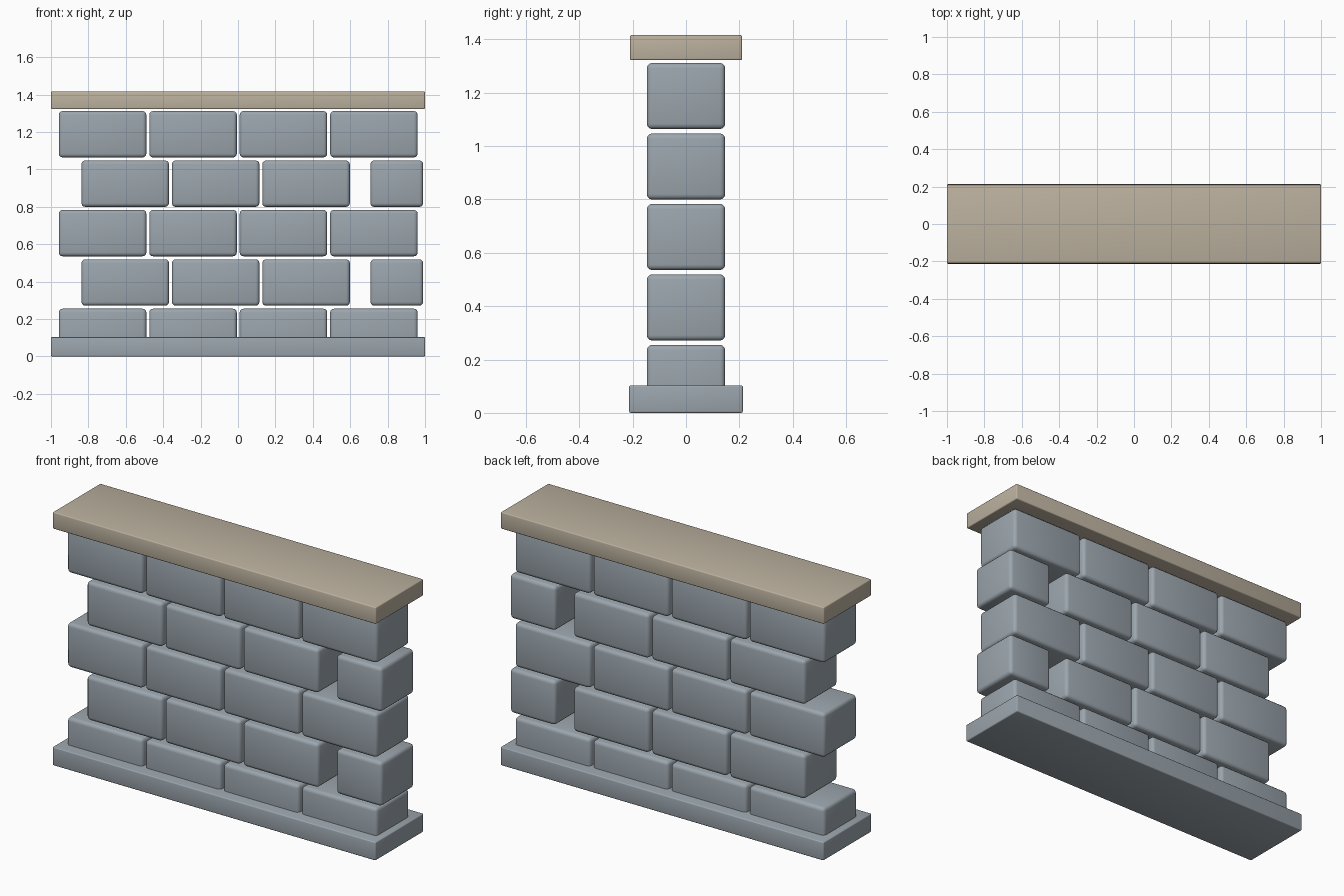
import bpy

if "Cube" in bpy.data.objects:
    bpy.data.objects.remove(bpy.data.objects["Cube"])


def material(name, rgb):
    m = bpy.data.materials.new(name)
    m.diffuse_color = (*rgb, 1.0)
    m.use_nodes = True
    m.node_tree.nodes["Principled BSDF"].inputs["Base Color"].default_value = m.diffuse_color
    return m


STONE = material("blue_grey_stone", (0.33, 0.38, 0.42))
CAP = material("tan_capstone", (0.50, 0.44, 0.345))


def block(name, x0, x1, depth, z0, z1, bevel, mat):
    """Rounded box spanning x0..x1 and z0..z1, centred on y = 0."""
    bpy.ops.mesh.primitive_cube_add(size=1, location=((x0 + x1) / 2, 0, (z0 + z1) / 2))
    ob = bpy.context.object
    ob.name = name
    ob.scale = (x1 - x0, depth, z1 - z0)
    bpy.ops.object.transform_apply(location=False, rotation=False, scale=True)
    ob.data.materials.append(mat)
    mod = ob.modifiers.new("rounded_edges", 'BEVEL')
    mod.width = bevel
    mod.segments = 3
    bpy.ops.object.modifier_apply(modifier=mod.name)
    bpy.ops.object.shade_smooth_by_angle()
    return ob


# Footing and capstone
block("footing", -1.0, 1.0, 0.426, 0.0, 0.103, 0.006, STONE)
block("capstone", -1.0, 1.0, 0.42, 1.322, 1.416, 0.006, CAP)

# Five courses of stones in running bond
LENGTH, PITCH = 0.468, 0.4835
HEIGHT, RISE = 0.248, 0.2642
for row in range(5):
    z = 0.007 + row * RISE
    offset = row % 2
    start = -0.837 if offset else -0.958
    for i in range(3 if offset else 4):
        x = start + i * PITCH
        block(f"stone_{row}_{i}", x, x + LENGTH, 0.294, z, z + HEIGHT, 0.02, STONE)
    # Short end stone closes the offset courses
    if offset:
        block(f"end_stone_{row}", 0.708, 0.99, 0.294, z, z + HEIGHT, 0.02, STONE)
